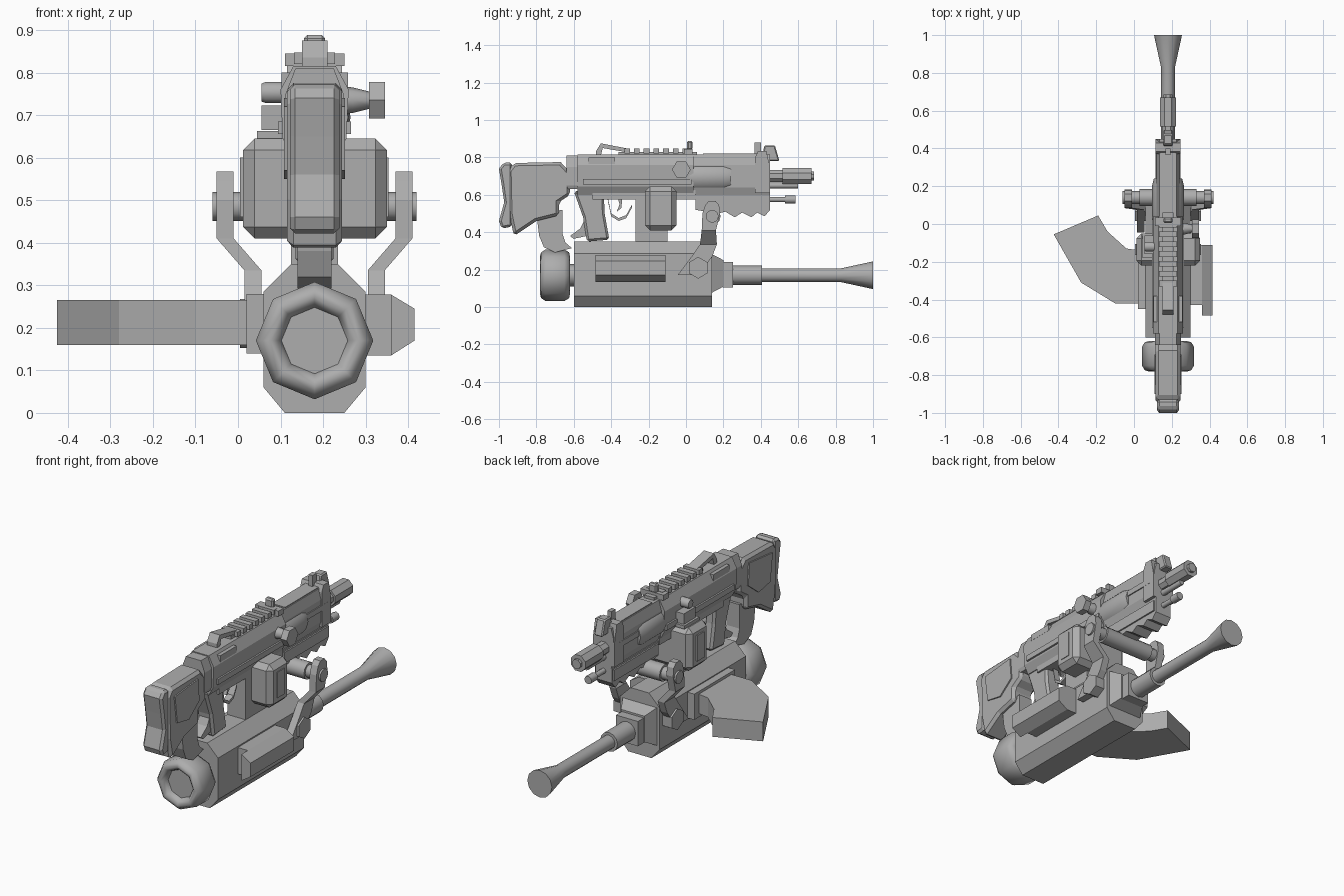
import bpy, bmesh, math
from mathutils import Vector

if "Cube" in bpy.data.objects:
    bpy.data.objects.remove(bpy.data.objects["Cube"])

grey = bpy.data.materials.new("plain_grey")
grey.use_nodes = True
COLOUR = (0.42, 0.42, 0.42, 1)
grey.diffuse_color = COLOUR
grey.node_tree.nodes["Principled BSDF"].inputs["Base Color"].default_value = COLOUR

CX = 0.18  # shared centre plane of the assembly
AXES = {"x": lambda a, b, d: (d, a, b),
        "y": lambda a, b, d: (a, d, b),
        "z": lambda a, b, d: (a, b, d)}


def finish(name, bm, bevel=0.0, smooth=0):
    bmesh.ops.recalc_face_normals(bm, faces=bm.faces)
    mesh = bpy.data.meshes.new(name)
    bm.to_mesh(mesh)
    bm.free()
    ob = bpy.data.objects.new(name, mesh)
    bpy.context.collection.objects.link(ob)
    mesh.materials.append(grey)
    if bevel:
        mod = ob.modifiers.new("chamfer", "BEVEL")
        mod.width, mod.segments, mod.limit_method = bevel, 1, "ANGLE"
        mod.angle_limit = math.radians(50)
    if smooth:
        bpy.ops.object.select_all(action="DESELECT")
        ob.select_set(True)
        bpy.context.view_layer.objects.active = ob
        bpy.ops.object.shade_smooth_by_angle(angle=math.radians(smooth))
    return ob


def prism(name, axis, points, lo, hi, bevel=0.0):
    """Outline extruded along one axis."""
    bm = bmesh.new()
    face = bm.faces.new([bm.verts.new(AXES[axis](a, b, lo)) for a, b in points])
    out = bmesh.ops.extrude_face_region(bm, geom=[face])
    shift = Vector(AXES[axis](0, 0, hi - lo))
    bmesh.ops.translate(bm, vec=shift, verts=[v for v in out["geom"] if isinstance(v, bmesh.types.BMVert)])
    return finish(name, bm, bevel)


def plate(name, points, half, bevel=0.0):
    """Side outline (y, z) with a half width about the centre plane."""
    return prism(name, "x", points, CX - half, CX + half, bevel)


def box(name, x, y, z, bevel=0.0):
    return prism(name, "x", [(y[0], z[0]), (y[1], z[0]), (y[1], z[1]), (y[0], z[1])], x[0], x[1], bevel)


def block(name, half, y, z, bevel=0.0):
    return box(name, (CX - half, CX + half), y, z, bevel)


def lathe(name, axis, a, b, profile, sides=12, turn=0.0, smooth=50):
    """Rings of (distance, radius) about an axis through (a, b)."""
    bm = bmesh.new()
    rings = []
    for d, r in profile:
        rings.append([bm.verts.new(AXES[axis](
            a + r * math.cos(turn + math.tau * i / sides),
            b + r * math.sin(turn + math.tau * i / sides), d)) for i in range(sides)])
    for p, q in zip(rings, rings[1:]):
        for i in range(sides):
            j = (i + 1) % sides
            bm.faces.new((p[i], p[j], q[j], q[i]))
    bm.faces.new(rings[0])
    bm.faces.new(rings[-1])
    return finish(name, bm, 0, smooth)


def mirrored(points):
    """Complete a right half outline about the centre plane."""
    return [(CX + a, b) for a, b in points] + [(CX - a, b) for a, b in reversed(points)]


# Lower cannon body, rear ring and long flared barrel
prism("lower_body", "y", mirrored([(.07, 0), (.12, .06), (.12, .285), (.055, .35)]), -.6, .14)
lathe("rear_neck", "y", CX, .17, [(-.64, .06), (-.59, .06)], 8)
lathe("rear_ring", "y", CX, .17, [(-.745, .078), (-.765, .085), (-.78, .103), (-.775, .122), (-.75, .138),
                                  (-.65, .138), (-.625, .122), (-.62, .1)], 8, 0, 60)
lathe("front_taper", "y", CX, .18, [(.13, .145), (.14, .145), (.2, .1)], 4, math.pi / 4, 0)
block("front_collar", .066, (.195, .25), (.105, .24))
lathe("lower_barrel", "y", CX, .17, [(.25, .052), (.405, .052), (.405, .037), (.83, .037), (1, .074)], 12)

# Curved side magazine and its socket
prism("magazine_socket", "x", [(-.45, .14), (-.1, .14), (-.1, .28), (-.45, .28)], .02, .07)
prism("curved_magazine", "z", [(-.425, -.055), (-.19, .045), (-.14, -.04), (-.04, -.13), (.03, -.14),
                               (.03, -.42), (-.1, -.42), (-.28, -.31)], .16, .265)

# Side pod with sloped outer faces
prism("side_pod", "y", [(.29, .135), (.36, .135), (.415, .17), (.415, .245), (.36, .278), (.29, .278)], -.43, -.11)
prism("side_pod_lip", "y", [(.36, .135), (.415, .17), (.415, .245), (.36, .278)], -.485, -.42)

# Swing brackets and cross axle
lathe("cross_axle", "x", .14, .485, [(-.06, .034), (.42, .034)], 12)
lathe("axle_sleeve", "x", .14, .485, [(.03, .045), (.33, .045)], 12)
for side, label in ((1, "left"), (-1, "right")):
    def out(d):
        return CX + side * d
    bm = bmesh.new()
    rows = [(.125, .045, .17, .055), (.125, .12, .27, .055), (.125, .12, .335, .045),
            (.19, .122, .41, .038), (.19, .135, .50, .047), (.19, .14, .545, .037), (.19, .14, .567, .018)]
    rings = []
    for d, y, z, half in rows:
        rings.append([bm.verts.new((out(d + e), y + f * half - (.035 if z < .3 else 0), z))
                      for e, f in ((0, -1), (.04, -1), (.04, 1), (0, 1))])
    for p, q in zip(rings, rings[1:]):
        for i in range(4):
            j = (i + 1) % 4
            bm.faces.new((p[i], p[j], q[j], q[i]))
    bm.faces.new(rings[0])
    bm.faces.new(rings[-1])
    finish(label + "_bracket", bm)
    ends = sorted((out(.10), out(.175)))
    lathe(label + "_bracket_bolt", "x", .065, .21, [(ends[0], .058), (ends[1], .058)], 6, math.pi / 6, 0)

# Stock with butt pad, hook and lower curved piece
plate("stock", [(-.95, .73), (-.92, .77), (-.67, .775), (-.62, .72), (-.62, .6), (-.68, .56), (-.68, .49),
                (-.8, .46), (-.92, .38), (-.945, .5)], .065, .015)
plate("butt_pad", [(-1, .74), (-.975, .772), (-.93, .772), (-.93, .43), (-.985, .42), (-1, .46),
                   (-.972, .56), (-.985, .65)], .058, .012)
plate("stock_cheek", [(-.9, .72), (-.7, .74), (-.69, .62), (-.78, .55), (-.88, .57)], .072)
plate("lower_curve", [(-.8, .5), (-.66, .52), (-.66, .39), (-.645, .345), (-.61, .315), (-.7, .292), (-.76, .32), (-.785, .38)], .04)

# Main receiver
receiver = [(.05, .6), (.075, .645), (.08, .76), (.05, .815)]
prism("receiver", "y", mirrored(receiver), -.58, .04)
prism("receiver_rear", "y", mirrored([(.06, .63), (.068, .65), (.068, .75), (.045, .81)]), -.64, -.57)
block("receiver_belt", .086, (-.55, .03), (.655, .685))
block("rear_side_plates", .078, (-.52, -.38), (.765, .8))
block("receiver_underside", .055, (-.5, .05), (.575, .63))

# Pistol grip, trigger and guard
plate("pistol_grip", [(-.6, .62), (-.44, .62), (-.435, .5), (-.41, .36), (-.53, .35), (-.55, .48)], .045, .012)
plate("grip_spur", [(-.54, .47), (-.565, .42), (-.62, .38), (-.6, .365), (-.53, .38)], .03)
plate("trigger", [(-.37, .6), (-.34, .6), (-.345, .53), (-.37, .51), (-.355, .55)], .01)
guard = [(-.42, .58), (-.4, .485), (-.36, .46), (-.32, .475), (-.29, .53)]
for (y0, z0), (y1, z1) in zip(guard, guard[1:]):
    plate("trigger_guard", [(y0, z0), (y1, z1), (y1, z1 + .016), (y0, z0 + .016)], .018)

# Wide cartridge box and the well that runs through it
box("cartridge_box", (.012, .35), (-.22, -.05), (.41, .645), .027)
block("cartridge_well", .055, (-.27, -.1), (.35, .62))
for x0, x1 in ((.005, .014), (.348, .354)):
    box("box_side_panel", (x0, x1), (-.165, -.105), (.46, .6))

# Side knob, and the bolt handle opposite
lathe("knob_stem", "x", -.025, .735, [(.25, .032), (.27, .03), (.31, .02)], 8)
lathe("side_knob", "x", -.025, .735, [(.308, .05), (.345, .05)], 6, 0, 0)
lathe("side_handle", "x", -.12, .753, [(.055, .022), (.065, .026), (.12, .026)], 10)
box("side_clip", (.055, .11), (-.16, -.06), (.665, .722))
box("side_clip_base", (.045, .12), (-.18, -.05), (.645, .663))

# Top rail with teeth, rear arch and sights
block("top_rail", .03, (-.36, .06), (.81, .83))
for i in range(7):
    y = -.33 + i * .052
    block("rail_tooth", .048, (y, y + .03), (.82, .847))
plate("rear_arch", [(-.48, .81), (-.48, .835), (-.455, .875), (-.3, .845), (-.3, .825), (-.445, .85), (-.455, .81)], .03)
block("rear_sight_base", .07, (-.01, .035), (.815, .845))
block("rear_sight", .025, (.005, .035), (.84, .888), .008)

# Handguard and front housing
lathe("handguard_tube", "y", CX, .695, [(.02, .08), (.05, .085), (.2, .085), (.24, .075)], 12)
prism("front_housing", "y", mirrored([(.045, .6), (.06, .64), (.06, .76), (.045, .815)]), .03, .45)
block("housing_top", .04, (.09, .38), (.79, .82))
block("housing_side_strip", .066, (.23, .42), (.7, .73))
plate("front_block", [(.37, .61), (.45, .61), (.45, .74), (.43, .835), (.385, .835), (.37, .8)], .065)
plate("front_sight", [(.4, .78), (.5, .78), (.475, .865), (.42, .865)], .025, .006)
block("front_sight_post", .012, (.365, .4), (.8, .88))

# Under-barrel grip with scalloped bottom, and its rod
plate("fore_grip", [(.05, .52), (.05, .6), (.45, .6), (.45, .52), (.42, .485), (.38, .505), (.35, .48), (.3, .505),
                    (.26, .48), (.21, .51), (.17, .5)], .05)
block("fore_grip_flange", .058, (.06, .44), (.53, .59))
lathe("lower_rod", "y", CX, .575, [(.44, .014), (.53, .014), (.53, .022), (.585, .022)], 8)

# Upper barrel and gas tube
lathe("upper_barrel", "y", CX, .7, [(.44, .035), (.515, .035), (.515, .047), (.67, .047), (.67, .026), (.685, .026)], 8, math.pi / 8, 40)
lathe("gas_tube", "y", CX, .65, [(.44, .016), (.6, .016)], 8)
